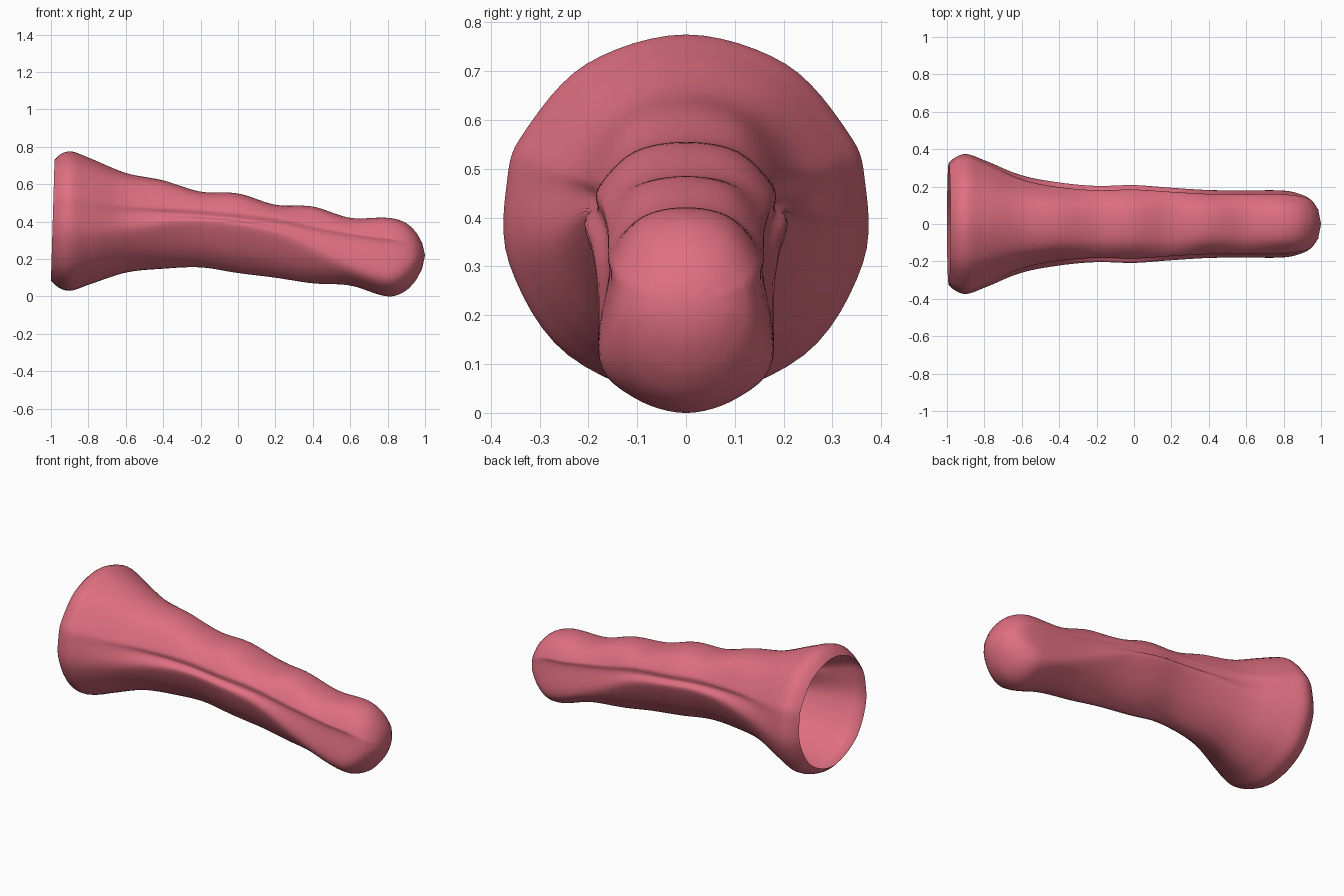
import bpy, bmesh, math
from mathutils import Vector

cube = bpy.data.objects.get("Cube")
if cube:
    bpy.data.objects.remove(cube)

# Outline along the length: x, top z, bottom z, half width
OUTLINE = [(-1, .73, .085, .325), (-.965, .762, .05, .357), (-.9, .775, .03, .375), (-.8, .742, .062, .342),
           (-.6, .66, .127, .26), (-.4, .62, .148, .22), (-.2, .56, .155, .202), (0, .55, .125, .206),
           (.2, .49, .1, .192), (.4, .48, .07, .18), (.6, .42, .058, .178), (.8, .42, 0, .177),
           (.89, .397, .025, .16), (.95, .345, .085, .127), (.985, .285, .15, .077)]
# Lines along each side: x, height of upper crease, height of lower ridge
CREASE = [(-1, .5, .3), (-.7, .49, .32), (-.2, .465, .36), (.2, .42, .3), (.5, .355, .17),
          (.75, .315, .085), (1, .3, .07)]
ANGLES = [0, 33, 62, 78, 105, 140, 180]
STEPS = 6


def spline(p, t):
    """Catmull-Rom blend of four neighbouring points."""
    a, b, c, d = p
    return 0.5 * (2 * b + (c - a) * t + (2 * a - 5 * b + 4 * c - d) * t * t + (3 * b - a - 3 * c + d) * t ** 3)


def sample(table, x):
    """Smooth values of a table at x, with slopes from uneven spacing."""
    i = max(k for k in range(len(table) - 1) if table[k][0] <= x or k == 0)
    n = len(table) - 1

    def slope(k, j):
        lo, hi = table[max(k - 1, 0)], table[min(k + 1, n)]
        return (hi[j] - lo[j]) / (hi[0] - lo[0])
    p, q = table[i], table[i + 1]
    w = q[0] - p[0]
    t = (x - p[0]) / w
    h = t * t * (3 - 2 * t)
    return [p[j] * (1 - h) + q[j] * h + w * (t * (1 - t) ** 2 * slope(i, j) - t * t * (1 - t) * slope(i + 1, j))
            for j in range(1, len(p))]


def ease(x, lo, hi):
    t = min(max((x - lo) / (hi - lo), 0), 1)
    return t * t * (3 - 2 * t)


def section(x):
    """Closed ring: round at both ends, creased and keeled along the grip."""
    top, bottom, half = sample(OUTLINE, x)
    crease, ridge = sample(CREASE, x)
    mid, tall = (top + bottom) / 2, (top - bottom) / 2
    grip = ease(x, -.95, -.35) * (1 - ease(x, .8, .97))
    shaped = [(0, top), (.52 * half, top - .2 * (top - crease)), (.87 * half, crease + .01),
              (.88 * half, crease - .035), (half, ridge + .03),
              (.6 * half, bottom + .4 * (ridge - bottom)), (0, bottom)]
    keys = []
    for angle, (y, z) in zip(ANGLES, shaped):
        a = math.radians(angle)
        round_key = Vector((half * math.sin(a), mid + tall * math.cos(a)))
        keys.append(round_key.lerp(Vector((y, z)), grip))
    mirrored = [Vector((-k.x, k.y)) for k in keys[-2:0:-1]]
    loop = keys + mirrored
    n = len(loop)
    ring = []
    for i in range(n):
        four = [loop[(i + k) % n] for k in (-1, 0, 1, 2)]
        ring += [spline(four, s / STEPS) for s in range(STEPS)]
    # The open rim leans slightly forward at the top
    lean = .03 * (1 - ease(x, -1, -.8))
    return [(x + lean * max(p.y - .09, 0), p.x, p.y) for p in ring]


# Grip shell: rings bridged from the open flared end to the rounded tip
bm = bmesh.new()
stations = [-1 + .02 * i for i in range(95)] + [.9, .92, .94, .955, .97, .985]
rings = [[bm.verts.new(p) for p in section(x)] for x in stations]
for a, b in zip(rings, rings[1:]):
    for i in range(len(a)):
        j = (i + 1) % len(a)
        bm.faces.new((a[i], a[j], b[j], b[i]))
tip = bm.verts.new((1, 0, .22))
last = rings[-1]
for i in range(len(last)):
    bm.faces.new((last[i], last[(i + 1) % len(last)], tip))
bmesh.ops.recalc_face_normals(bm, faces=bm.faces)
mesh = bpy.data.meshes.new("grip_shell")
bm.to_mesh(mesh)
bm.free()
grip = bpy.data.objects.new("grip_shell", mesh)
bpy.context.collection.objects.link(grip)

# Rose rubber
rose = bpy.data.materials.new("rose_rubber")
rose.use_nodes = True
colour = (.74, .16, .22, 1)
rose.diffuse_color = colour
rose.node_tree.nodes["Principled BSDF"].inputs["Base Color"].default_value = colour
mesh.materials.append(rose)

bpy.context.view_layer.objects.active = grip
grip.select_set(True)
bpy.ops.object.shade_smooth_by_angle(angle=math.radians(50))
